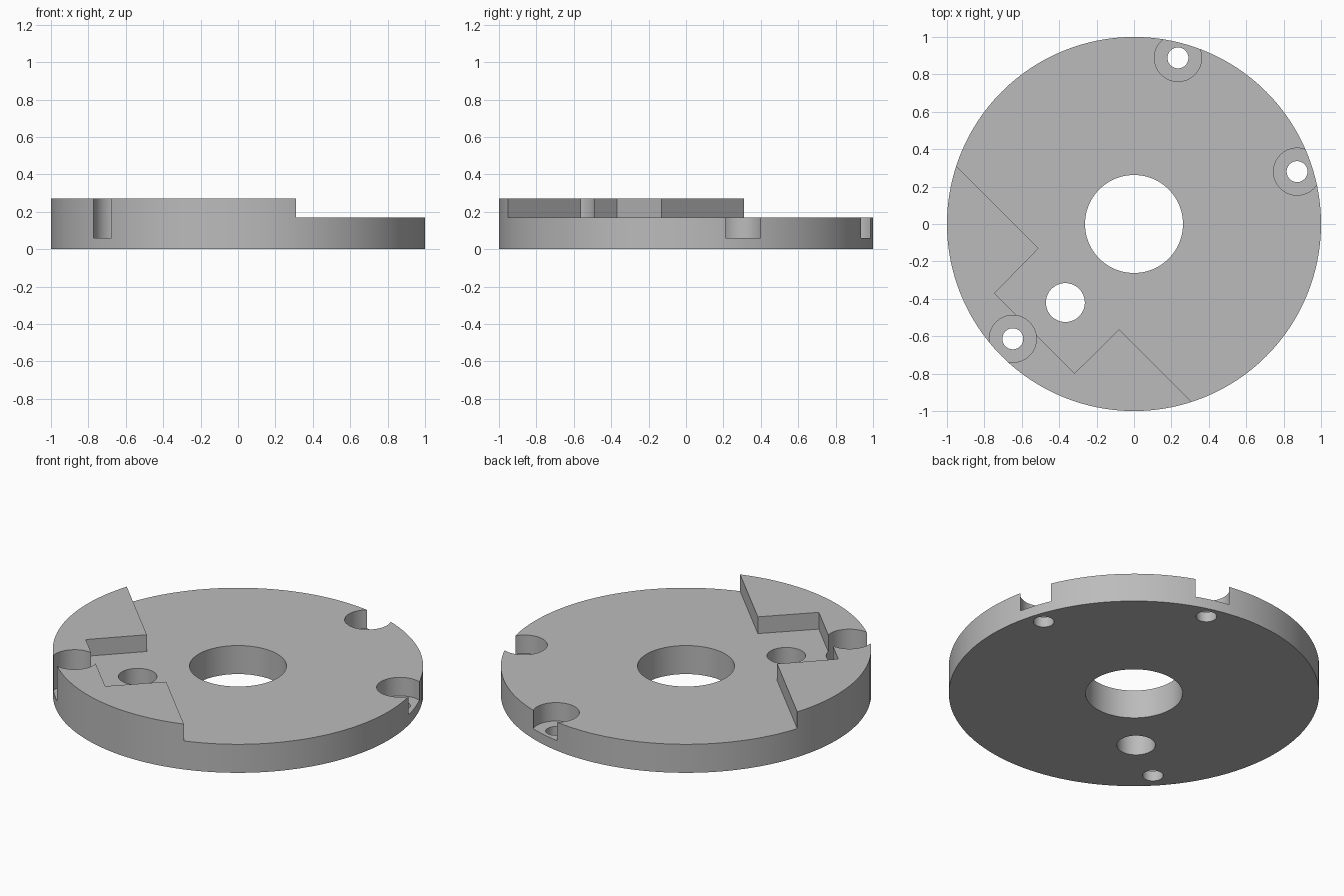
import bpy
import bmesh
import math

if "Cube" in bpy.data.objects:
    bpy.data.objects.remove(bpy.data.objects["Cube"], do_unlink=True)

HEIGHT, STEP, BORE_FLOOR = 0.27, 0.17, 0.06

grey = bpy.data.materials.new("plain grey")
grey.use_nodes = True
grey.diffuse_color = (0.5, 0.5, 0.5, 1)
grey.node_tree.nodes["Principled BSDF"].inputs["Base Color"].default_value = (0.5, 0.5, 0.5, 1)


def prism(name, outline, bottom, top):
    """Extrude a flat outline between two heights."""
    bm = bmesh.new()
    face = bm.faces.new([bm.verts.new((x, y, bottom)) for x, y in outline])
    grown = bmesh.ops.extrude_face_region(bm, geom=[face])["geom"]
    verts = [g for g in grown if isinstance(g, bmesh.types.BMVert)]
    bmesh.ops.translate(bm, verts=verts, vec=(0, 0, top - bottom))
    bmesh.ops.recalc_face_normals(bm, faces=bm.faces)
    mesh = bpy.data.meshes.new(name)
    bm.to_mesh(mesh)
    bm.free()
    mesh.materials.append(grey)
    obj = bpy.data.objects.new(name, mesh)
    bpy.context.collection.objects.link(obj)
    return obj


def circle(center, radius, sides):
    turn = math.tau / sides
    return [(center[0] + radius * math.cos(i * turn),
             center[1] + radius * math.sin(i * turn)) for i in range(sides)]


def cut(target, outline, bottom, top):
    """Subtract a prism from the target and discard the cutter."""
    cutter = prism("cutter", outline, bottom, top)
    cutter.hide_render = True
    mod = target.modifiers.new("cut", 'BOOLEAN')
    mod.operation, mod.solver, mod.object = 'DIFFERENCE', 'EXACT', cutter
    bpy.ops.object.modifier_apply(modifier=mod.name)
    bpy.data.objects.remove(cutter, do_unlink=True)


# Round plate at full height
plate = prism("stepped_plate", circle((0, 0), 1, 128), 0, HEIGHT)
bpy.context.view_layer.objects.active = plate
plate.select_set(True)

# Lower the top everywhere except the two raised corner blocks
ledge = [(-2.64, 2), (-0.51, -0.13), (-0.745, -0.37), (-0.317, -0.798),
         (-0.08, -0.562), (2, -2.642), (2, 2)]
cut(plate, ledge, STEP, 0.5)

# Centre hole and offset hole
cut(plate, circle((0, 0), 0.262, 96), -0.1, 0.5)
cut(plate, circle((-0.367, -0.42), 0.104, 64), -0.1, 0.5)

# Counterbored screw holes that break through the rim
for spot in [(0.235, 0.888), (0.872, 0.28), (-0.648, -0.614)]:
    cut(plate, circle(spot, 0.126, 64), BORE_FLOOR, 0.5)
    cut(plate, circle(spot, 0.056, 48), -0.1, 0.5)

bpy.ops.object.shade_smooth_by_angle(angle=math.radians(30))
